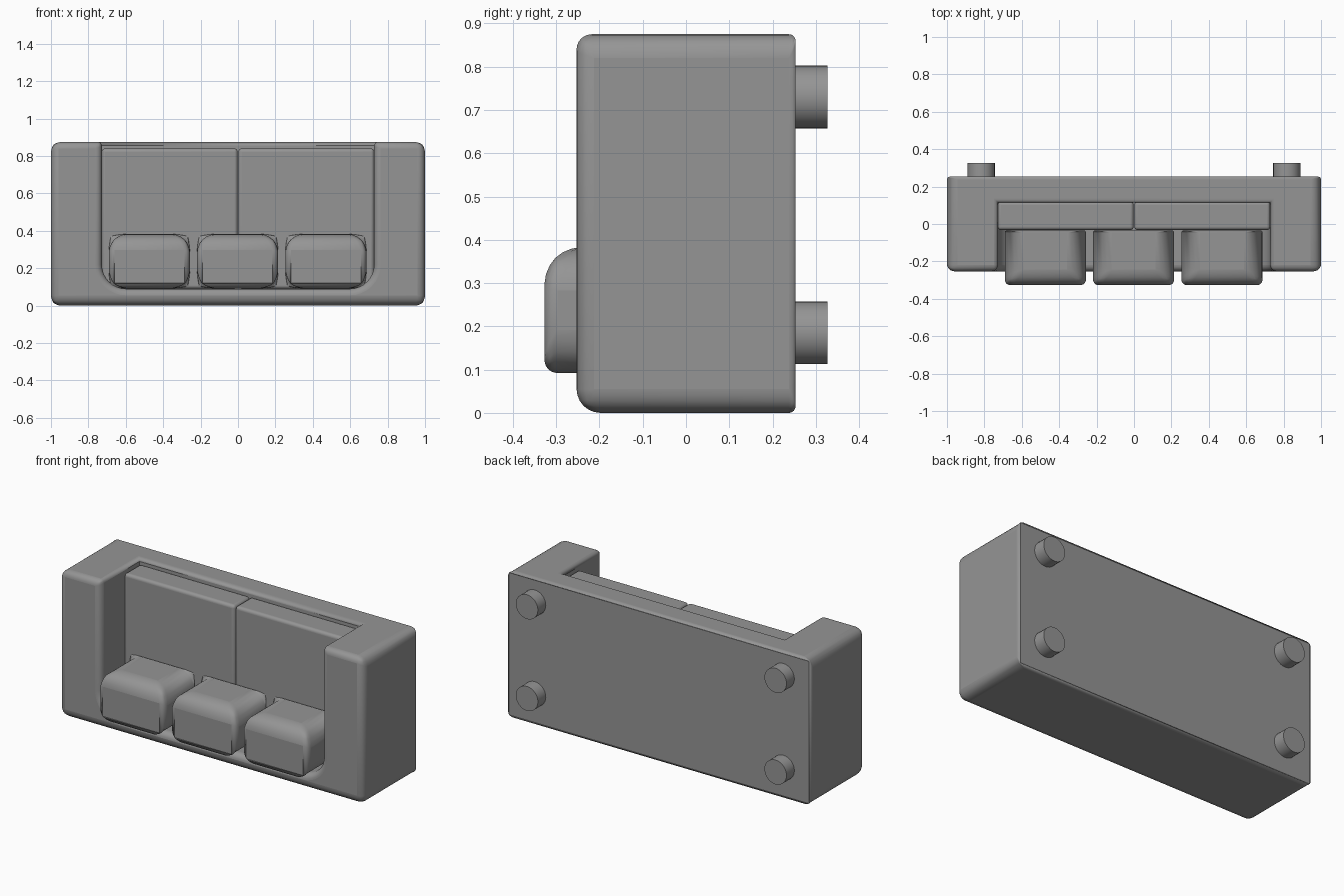
import bpy, bmesh, math
from mathutils import Vector

cube = bpy.data.objects.get("Cube")
if cube:
    bpy.data.objects.remove(cube, do_unlink=True)

grey = bpy.data.materials.new("grey fabric")
grey.use_nodes = True
colour = (0.3, 0.3, 0.3, 1)
grey.diffuse_color = colour
bsdf = next(n for n in grey.node_tree.nodes if n.type == 'BSDF_PRINCIPLED')
bsdf.inputs["Base Color"].default_value = colour

MAX_R = 0.1


def finish(name, bm, radius=None):
    """Turn a bmesh into an object; radius(mid, axis) gives each edge its rounding."""
    bmesh.ops.recalc_face_normals(bm, faces=bm.faces)
    if radius:
        weight = bm.edges.layers.float.new("bevel_weight_edge")
        for e in bm.edges:
            a, b = (v.co for v in e.verts)
            d = b - a
            axis = max(range(3), key=lambda i: abs(d[i]))
            e[weight] = radius((a + b) / 2, axis) / MAX_R
    mesh = bpy.data.meshes.new(name)
    bm.to_mesh(mesh)
    bm.free()
    mesh.materials.append(grey)
    obj = bpy.data.objects.new(name, mesh)
    bpy.context.collection.objects.link(obj)
    if radius:
        mod = obj.modifiers.new("rounding", 'BEVEL')
        mod.limit_method = 'WEIGHT'
        mod.width = MAX_R
        mod.segments = 6
        mod.use_clamp_overlap = False
    bpy.ops.object.select_all(action='DESELECT')
    obj.select_set(True)
    bpy.context.view_layer.objects.active = obj
    bpy.ops.object.shade_smooth_by_angle(angle=math.radians(35))
    return obj


def box(name, lo, hi, radius):
    bm = bmesh.new()
    bmesh.ops.create_cube(bm, size=1)
    lo, hi = Vector(lo), Vector(hi)
    for v in bm.verts:
        v.co = (lo + hi) / 2 + v.co * (hi - lo)
    return finish(name, bm, radius)


# Frame: arms, backrest and base in one shell with a rounded recess
FRONT, FLOOR, BACK, TOP = -0.253, 0.115, 0.253, 0.875
IN_X, IN_Z, IN_R = 0.728, 0.09, 0.13
half = [(IN_X, TOP)]
for i in range(9):
    t = math.radians(90 * i / 8)
    half.append((IN_X - IN_R + IN_R * math.cos(t), IN_Z + IN_R - IN_R * math.sin(t)))
inner = half + [(-x, z) for x, z in reversed(half)]
outer = [(-1, TOP), (-1, 0), (1, 0), (1, TOP)]

bm = bmesh.new()
rim = [bm.verts.new((x, FRONT, z)) for x, z in inner]
floor = [bm.verts.new((x, FLOOR, z)) for x, z in inner]
fo = [bm.verts.new((x, FRONT, z)) for x, z in outer]
bo = [bm.verts.new((x, BACK, z)) for x, z in outer]
bm.faces.new(rim + fo)
bm.faces.new(floor)
bm.faces.new(bo)
for i in range(len(rim) - 1):
    bm.faces.new((rim[i], rim[i + 1], floor[i + 1], floor[i]))
for i in range(3):
    bm.faces.new((fo[i], fo[i + 1], bo[i + 1], bo[i]))
bm.faces.new((fo[0], rim[-1], floor[-1], floor[0], rim[0], fo[3], bo[3], bo[0]))


def frame_radius(m, axis):
    if m.y > BACK - 0.01:
        return 0.015
    if abs(m.x) > 0.99:
        return 0.055 if axis == 1 else 0.04
    if m.z < 0.01:
        return 0.055
    if m.z > TOP - 0.01:
        return 0.035 if axis == 0 and abs(m.x) > 0.8 else 0.02
    return 0.035 if m.y < FRONT + 0.01 else 0


finish("sofa_frame", bm, frame_radius)

# Two seat cushions
for side, x0 in (("right", -0.728), ("left", 0.002)):
    box(side + "_seat_cushion", (x0, -0.032, 0.09), (x0 + 0.726, 0.12, 0.84),
        lambda m, axis: 0.018)


# Three plump back cushions
def cushion_radius(m, axis):
    if axis == 1:
        return 0.1
    if m.y > -0.1:
        return 0.012
    return 0.085 if axis == 0 and m.z > 0.3 else 0.03


for side, x in (("right", -0.474), ("middle", -0.002), ("left", 0.47)):
    box(side + "_back_cushion", (x - 0.217, -0.327, 0.092), (x + 0.217, -0.034, 0.383),
        cushion_radius)

# Four round feet
for side, x in (("right", -0.817), ("left", 0.817)):
    for end, z in (("rear", 0.185), ("front", 0.73)):
        bm = bmesh.new()
        bmesh.ops.create_cone(bm, cap_ends=True, segments=32,
                              radius1=0.0725, radius2=0.0725, depth=0.09)
        for v in bm.verts:
            v.co = Vector((x + v.co.x, 0.282 + v.co.z, z + v.co.y))
        finish(f"{side}_{end}_foot", bm)
